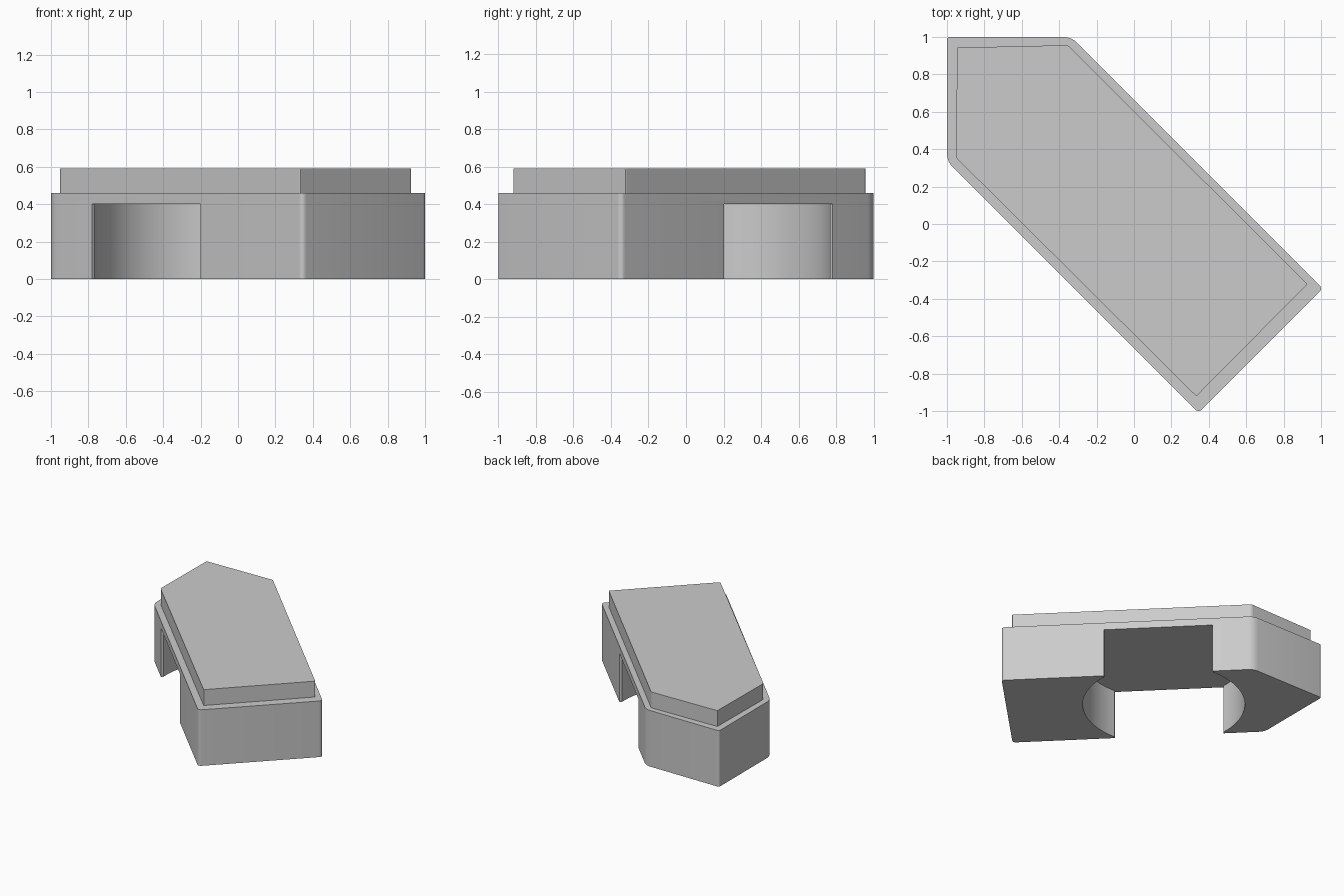
import bpy, bmesh, math
from mathutils import Vector, Matrix

if "Cube" in bpy.data.objects:
    bpy.data.objects.remove(bpy.data.objects["Cube"])


def rounded(corners, steps=5):
    """Outline from (x, y, trim) corners, each rounded by its trim length."""
    out = []
    n = len(corners)
    for i, (x, y, t) in enumerate(corners):
        p = Vector((x, y))
        a = (Vector(corners[i - 1][:2]) - p).normalized() * t + p
        b = (Vector(corners[(i + 1) % n][:2]) - p).normalized() * t + p
        for k in range(steps + 1):
            s = k / steps
            out.append(a * (1 - s) ** 2 + p * 2 * s * (1 - s) + b * s * s)
    return out


def prism(name, outline, z0, z1):
    bm = bmesh.new()
    base = bm.faces.new([bm.verts.new((p[0], p[1], z0)) for p in outline])
    top = bmesh.ops.extrude_face_region(bm, geom=[base])
    verts = [g for g in top["geom"] if isinstance(g, bmesh.types.BMVert)]
    bmesh.ops.translate(bm, verts=verts, vec=(0, 0, z1 - z0))
    bmesh.ops.recalc_face_normals(bm, faces=bm.faces[:])
    mesh = bpy.data.meshes.new(name)
    bm.to_mesh(mesh)
    bm.free()
    ob = bpy.data.objects.new(name, mesh)
    bpy.context.collection.objects.link(ob)
    return ob


def activate(ob):
    bpy.ops.object.select_all(action='DESELECT')
    ob.select_set(True)
    bpy.context.view_layer.objects.active = ob


# Main body with rounded upright corners
body = prism("body", rounded([
    (-1, 1, 0.02), (-1, 0.335, 0.045), (0.345, -1.01, 0.03),
    (1.01, -0.345, 0.03), (-0.335, 1, 0.045)]), 0, 0.46)

# Cross passage: straight mouths widening to a round middle
half, radius = 0.41, 0.61
a0 = math.acos(half / radius)
profile = []
for side in (1, -1):
    profile.append((side * half, -side * 0.7))
    for k in range(25):
        a = -a0 + 2 * a0 * k / 24
        profile.append((side * radius * math.cos(a), side * radius * math.sin(a)))
    profile.append((side * half, side * 0.7))
cutter = prism("passage_cutter", profile, -0.1, 0.4)
cutter.data.transform(Matrix.Rotation(-math.pi / 4, 4, 'Z')
                      @ Matrix.Translation((-0.225, 0, 0)))
cutter.hide_render = True

mod = body.modifiers.new("passage", 'BOOLEAN')
mod.object = cutter
mod.operation = 'DIFFERENCE'
mod.solver = 'EXACT'
activate(body)
bpy.ops.object.modifier_apply(modifier=mod.name)
bpy.data.objects.remove(cutter)
bpy.ops.object.shade_smooth_by_angle(angle=math.radians(30))

# Inset raised top plate
prism("top_plate", rounded([
    (-0.945, 0.943, 0.004), (-0.952, 0.355, 0.012), (0.333, -0.921, 0.006),
    (0.927, -0.322, 0.006), (-0.353, 0.956, 0.012)], 2), 0.46, 0.59)
